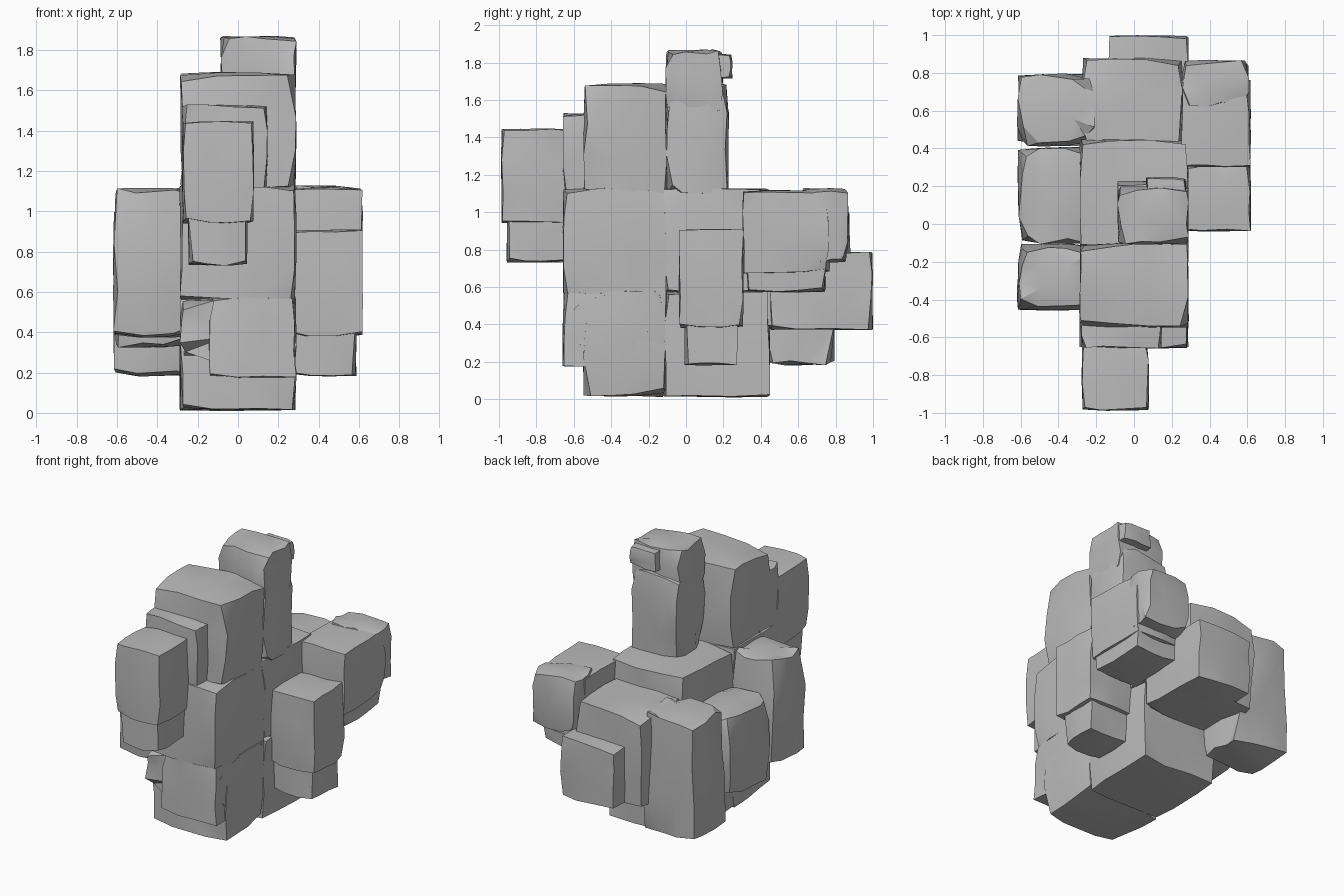
import bpy, bmesh, math, random
from mathutils import Vector

old = bpy.data.objects.get("Cube")
if old:
    bpy.data.objects.remove(old, do_unlink=True)

random.seed(7)

# Single stone colour
stone = bpy.data.materials.new("stone grey")
stone.use_nodes = True
grey = [0.5] * 3 + [1]
stone.diffuse_color = grey
stone.node_tree.nodes["Principled BSDF"].inputs["Base Color"].default_value = grey

parts = []
crisp, rough, worn = .015, .025, .035


def block(name, x, y, z, wear=crisp):
    """Rough-hewn block filling three ranges, with chipped edges and corners."""
    ranges = (x, y, z)
    centre = Vector([(low + high) / 2 for low, high in ranges])
    half = [(high - low) / 2 for low, high in ranges]
    bm = bmesh.new()
    bmesh.ops.create_cube(bm, size=2)
    bmesh.ops.subdivide_edges(bm, edges=bm.edges[:], cuts=2, use_grid_fill=True)
    for vert in bm.verts:
        outer = [abs(c) > 0.9 for c in vert.co]
        edges = sum(outer) - 1
        point = Vector([c * h for c, h in zip(vert.co, half)])
        for axis in range(3):
            if outer[axis]:
                # Corners are chipped most, edges less, flat faces hardly at all
                chip = random.uniform(0, min(wear, half[axis] / 5))
                chip *= edges if edges else 0.3
                point[axis] -= math.copysign(chip, point[axis])
            else:
                point[axis] += random.uniform(-0.15, 0.15) * half[axis]
        vert.co = centre + point
    bmesh.ops.triangulate(bm, faces=bm.faces[:])
    bmesh.ops.recalc_face_normals(bm, faces=bm.faces[:])
    mesh = bpy.data.meshes.new(name)
    bm.to_mesh(mesh)
    bm.free()
    mesh.materials.append(stone)
    obj = bpy.data.objects.new(name, mesh)
    bpy.context.collection.objects.link(obj)
    parts.append(obj)
    return ranges


def foot(name, above, drop, inset):
    """Slightly smaller block continuing another one downwards."""
    x, y, z = above
    narrow = [(low + inset, high - inset) for low, high in (x, y)]
    block(name, *narrow, (z[0] - drop, z[1] - worn))


# Shared ranges of the stacked layout
core = (-.29, .29)
front = (-.66, -.1)
set_back = (-.55, -.1)
middle = (-.12, .45)
left_side = (.25, .62)
right_side = (-.62, -.2)
lower = (.01, .58)
upper = (.56, 1.13)
top = (1.1, 1.69)

# Two storeys of the central body, the front one stepping out above the ground
block("front_base", core, set_back, lower, rough)
block("front_base_step", (-.15, .29), front, (.17, .58))
block("front_base_shoulder", core, (-.63, -.2), (.25, .57), worn)
block("front_body", core, front, upper)
block("middle_base", core, middle, lower)
block("middle_body", core, middle, upper)

# Upper front mass with its lower ledge
block("upper_front", core, set_back, top, rough)
block("upper_ledge", (-.28, .15), (-.66, -.4), (1.1, 1.53))

# Overhanging front column
column = block("front_column", (-.28, .08), (-.99, -.62), (.94, 1.45))
foot("front_column_foot", column, .21, .03)

# Tower with crown and rear spur
tower = (-.09, .29)
block("tower", tower, (-.11, .23), top, rough)
block("tower_crown", tower, (-.11, .2), (1.5, 1.87), rough)
block("tower_spur", (.06, .28), (-.05, .25), (1.71, 1.85))

# Left side blocks
left_block = block("left_block", left_side, (-.04, .31), (.38, .91))
foot("left_block_foot", left_block, .2, .03)
left_rear = block("left_rear", left_side, (.3, .77), (.67, 1.12))
foot("left_rear_foot", left_rear, .1, .02)
block("left_rear_end", (.25, .61), (.62, .87), (.73, 1.13), rough)

# Rear blocks
block("rear_body", (-.28, .26), (.4, .88), (.37, 1), rough)
block("rear_ledge", (-.14, .29), (.44, 1), (.37, .79))

# Right side blocks
block("right_front", right_side, (-.46, -.1), (.37, 1.12), worn)
block("right_middle", right_side, (-.11, .41), (.32, .9), worn)
block("right_rear", right_side, (.41, .8), (.18, 1.02), worn)

# Smooth the gentle facets and keep the hewn edges sharp
bpy.ops.object.select_all(action="DESELECT")
for part in parts:
    part.select_set(True)
bpy.context.view_layer.objects.active = parts[0]
bpy.ops.object.shade_smooth_by_angle(angle=math.radians(30))
